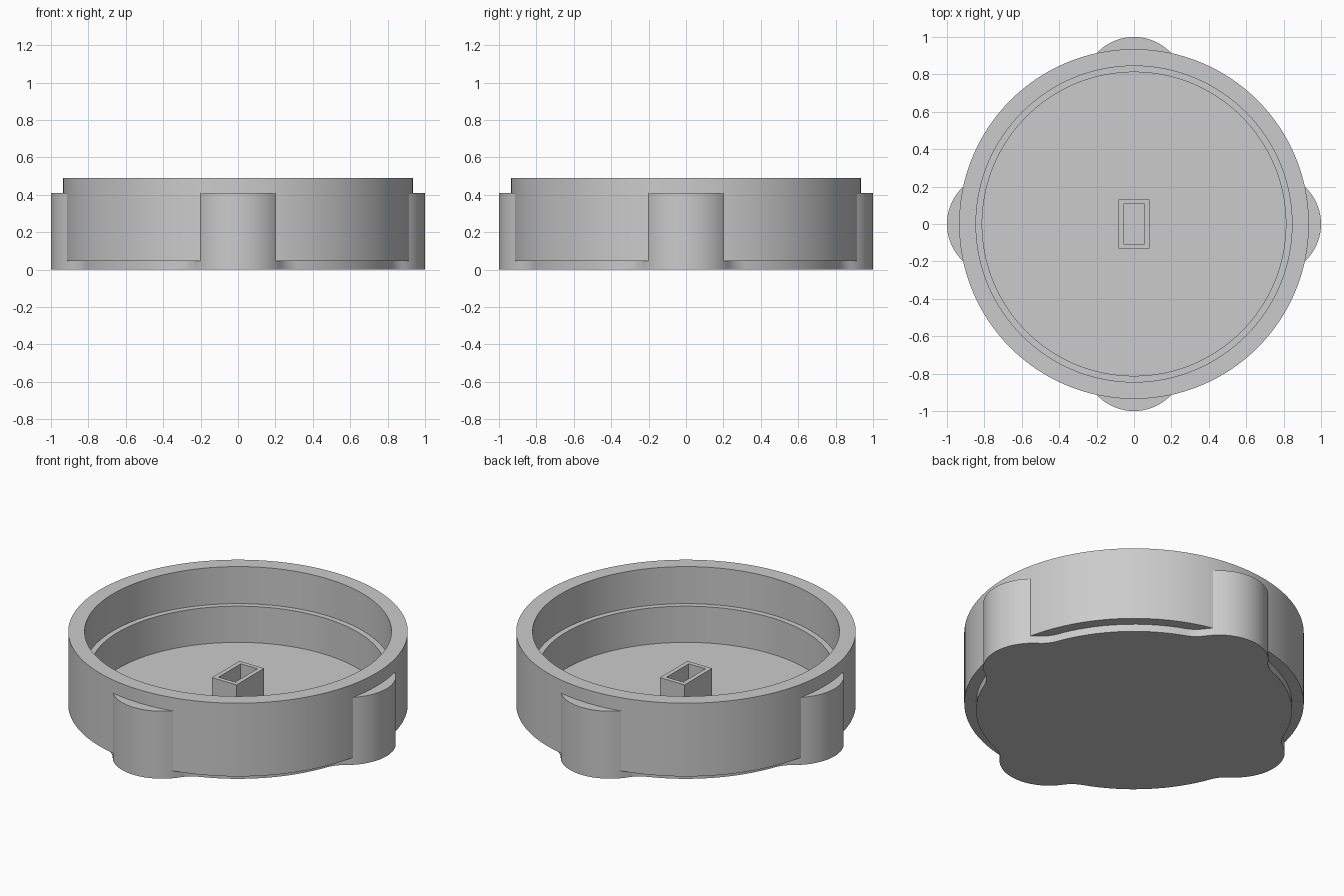
import bpy, bmesh, math
from math import sin, cos, pi

cube = bpy.data.objects.get("Cube")
if cube:
    bpy.data.objects.remove(cube, do_unlink=True)

grey = bpy.data.materials.new("plain grey")
grey.use_nodes = True
COLOUR = (0.6, 0.6, 0.6, 1)
grey.diffuse_color = COLOUR
grey.node_tree.nodes["Principled BSDF"].inputs["Base Color"].default_value = COLOUR

SEGMENTS = 128
FLOOR = 0.045


def circle(radius):
    return [(radius * sin(2 * pi * i / SEGMENTS), radius * cos(2 * pi * i / SEGMENTS))
            for i in range(SEGMENTS)]


def stack(name, rings):
    """Closed solid skinned through (outline, z) rings, capped at both ends."""
    bm = bmesh.new()
    loops = [[bm.verts.new((x, y, z)) for x, y in outline] for outline, z in rings]
    for low, high in zip(loops, loops[1:]):
        for i in range(len(low)):
            j = (i + 1) % len(low)
            bm.faces.new((low[i], low[j], high[j], high[i]))
    bm.faces.new(loops[0])
    bm.faces.new(loops[-1])
    bmesh.ops.recalc_face_normals(bm, faces=bm.faces)
    mesh = bpy.data.meshes.new(name)
    bm.to_mesh(mesh)
    bm.free()
    mesh.materials.append(grey)
    obj = bpy.data.objects.new(name, mesh)
    bpy.context.collection.objects.link(obj)
    return obj


def combine(target, tool, operation):
    """Apply a boolean and discard the tool."""
    mod = target.modifiers.new(operation, "BOOLEAN")
    mod.operation, mod.solver, mod.object = operation, "EXACT", tool
    bpy.context.view_layer.objects.active = target
    bpy.ops.object.modifier_apply(modifier=mod.name)
    bpy.data.objects.remove(tool, do_unlink=True)


def lobed_outline(base=0.87, lobe=0.273, fillet=0.18):
    """Circle with four rounded lobes reaching 1.0, blended by concave fillets."""
    d = 1 - lobe
    reach = base + fillet
    theta = math.acos((reach**2 + d**2 - (lobe + fillet)**2) / (2 * d * reach))
    cx, cy = reach * sin(theta), reach * cos(theta)
    phi = math.atan2(cx, cy - d)

    def arc(x, y, r, start, end, n):
        angles = [start + (end - start) * i / n for i in range(n)]
        return [(x + r * sin(a), y + r * cos(a)) for a in angles]

    half = arc(0, d, lobe, 0, phi, 12)
    half += arc(cx, cy, fillet, pi + phi, pi + theta, 8)
    half += arc(0, 0, base, theta, pi / 4, 8)
    middle = (base * sin(pi / 4), base * cos(pi / 4))
    quarter = half + [middle] + [(y, x) for x, y in reversed(half[1:])]
    outline = []
    for _ in range(4):
        outline += quarter
        quarter = [(y, -x) for x, y in quarter]
    return outline


def rectangle(x, y):
    return [(-x, -y), (x, -y), (x, y), (-x, y)]


# Housing: lobed base with grips, round wall, stepped bore
outline = lobed_outline()
housing = stack("housing", [(outline, 0), (outline, 0.41)])
wall = stack("wall", [(circle(0.935), FLOOR), (circle(0.935), 0.49)])
combine(housing, wall, "UNION")
bore = stack("bore", [(circle(0.812), FLOOR), (circle(0.812), 0.265),
                      (circle(0.845), 0.265), (circle(0.845), 0.6)])
combine(housing, bore, "DIFFERENCE")

# Hollow rectangular socket in the centre of the floor
socket_outer = rectangle(0.083, 0.132)
socket = stack("centre_socket", [(socket_outer, FLOOR - 0.02), (socket_outer, 0.238)])
hole = stack("socket_hole", [(rectangle(0.056, 0.106), FLOOR), (rectangle(0.056, 0.106), 0.4)])
combine(socket, hole, "DIFFERENCE")

# Smooth round walls, crisp rims
bpy.ops.object.select_all(action="DESELECT")
for obj in (housing, socket):
    obj.select_set(True)
bpy.context.view_layer.objects.active = housing
bpy.ops.object.shade_smooth_by_angle(angle=math.radians(25))
